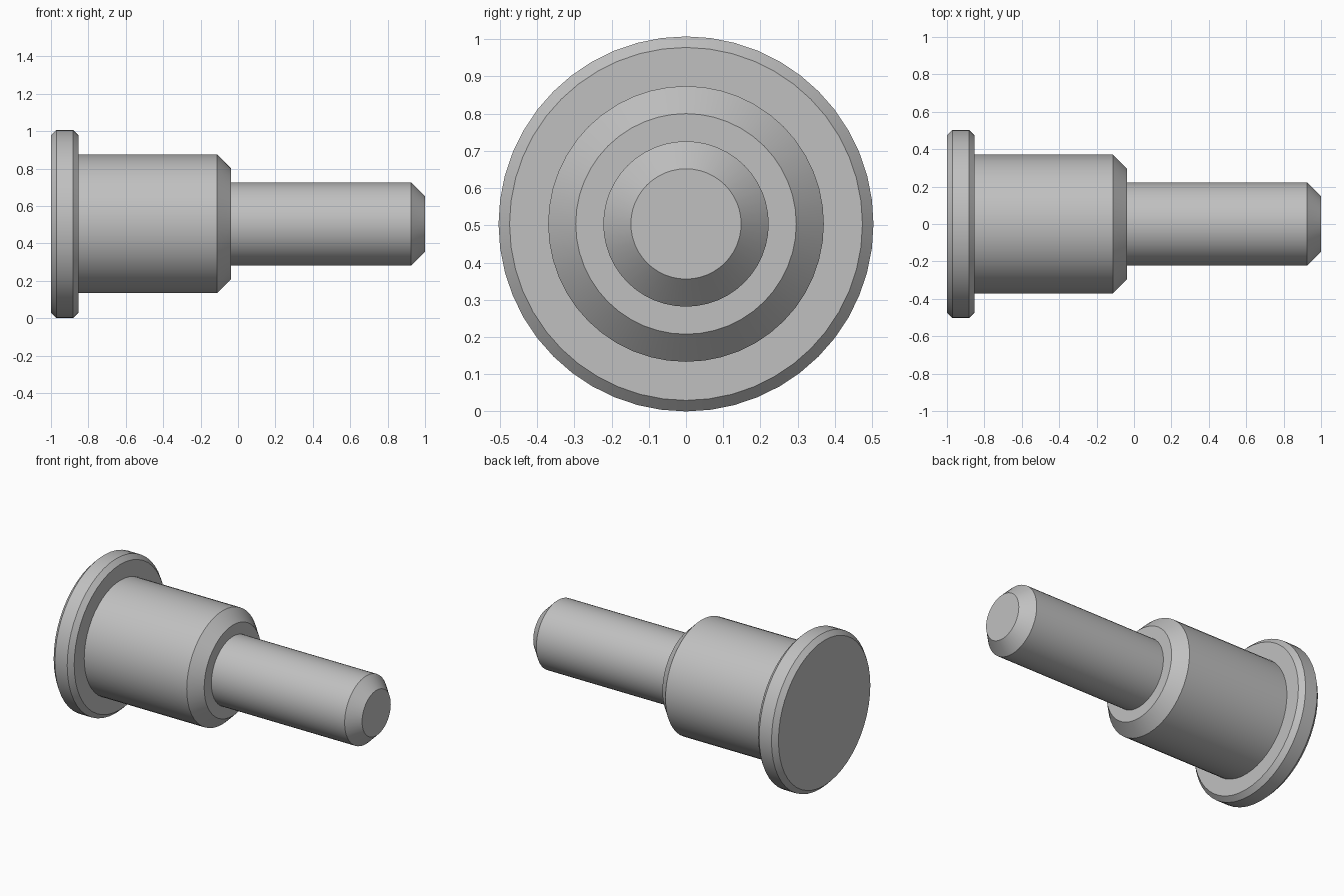
import bpy, bmesh, math

SIDES = 48
UNIT = 2 / 27          # one chamfer width; the whole part is 27 units long
HEAD_RADIUS = 6.8

cube = bpy.data.objects.get("Cube")
if cube:
    bpy.data.objects.remove(cube, do_unlink=True)

# Plain grey metal
steel = bpy.data.materials.new("grey_steel")
steel.use_nodes = True
colour = (0.53, 0.53, 0.53, 1)
steel.diffuse_color = colour
steel.node_tree.nodes["Principled BSDF"].inputs["Base Color"].default_value = colour

# Turned profile as (distance along the axis, radius), in units
head = [(0, 6.4), (0.4, HEAD_RADIUS), (1.6, HEAD_RADIUS), (2, 6.4)]
shoulder = [(2, 5), (12, 5), (13, 4)]
shank = [(13, 3), (26, 3), (27, 2)]


def lathe(name, profile):
    """Revolve a profile around the x axis and cap both ends."""
    bm = bmesh.new()
    rings = []
    for along, radius in profile:
        ring = []
        for i in range(SIDES):
            a = 2 * math.pi * i / SIDES
            ring.append(bm.verts.new((along * UNIT - 1,
                                      radius * UNIT * math.cos(a),
                                      (radius * math.sin(a) + HEAD_RADIUS) * UNIT)))
        rings.append(ring)
    for r1, r2 in zip(rings, rings[1:]):
        for i in range(SIDES):
            j = (i + 1) % SIDES
            bm.faces.new((r1[i], r1[j], r2[j], r2[i]))
    bm.faces.new(rings[0])
    bm.faces.new(rings[-1])
    bmesh.ops.recalc_face_normals(bm, faces=bm.faces)
    mesh = bpy.data.meshes.new(name)
    bm.to_mesh(mesh)
    bm.free()
    mesh.materials.append(steel)
    obj = bpy.data.objects.new(name, mesh)
    bpy.context.collection.objects.link(obj)
    return obj


# Headed shoulder pin turned in one piece
pin = lathe("stepped_shoulder_pin", head + shoulder + shank)
bpy.ops.object.select_all(action="DESELECT")
pin.select_set(True)
bpy.context.view_layer.objects.active = pin
bpy.ops.object.shade_smooth_by_angle(angle=math.radians(30))
